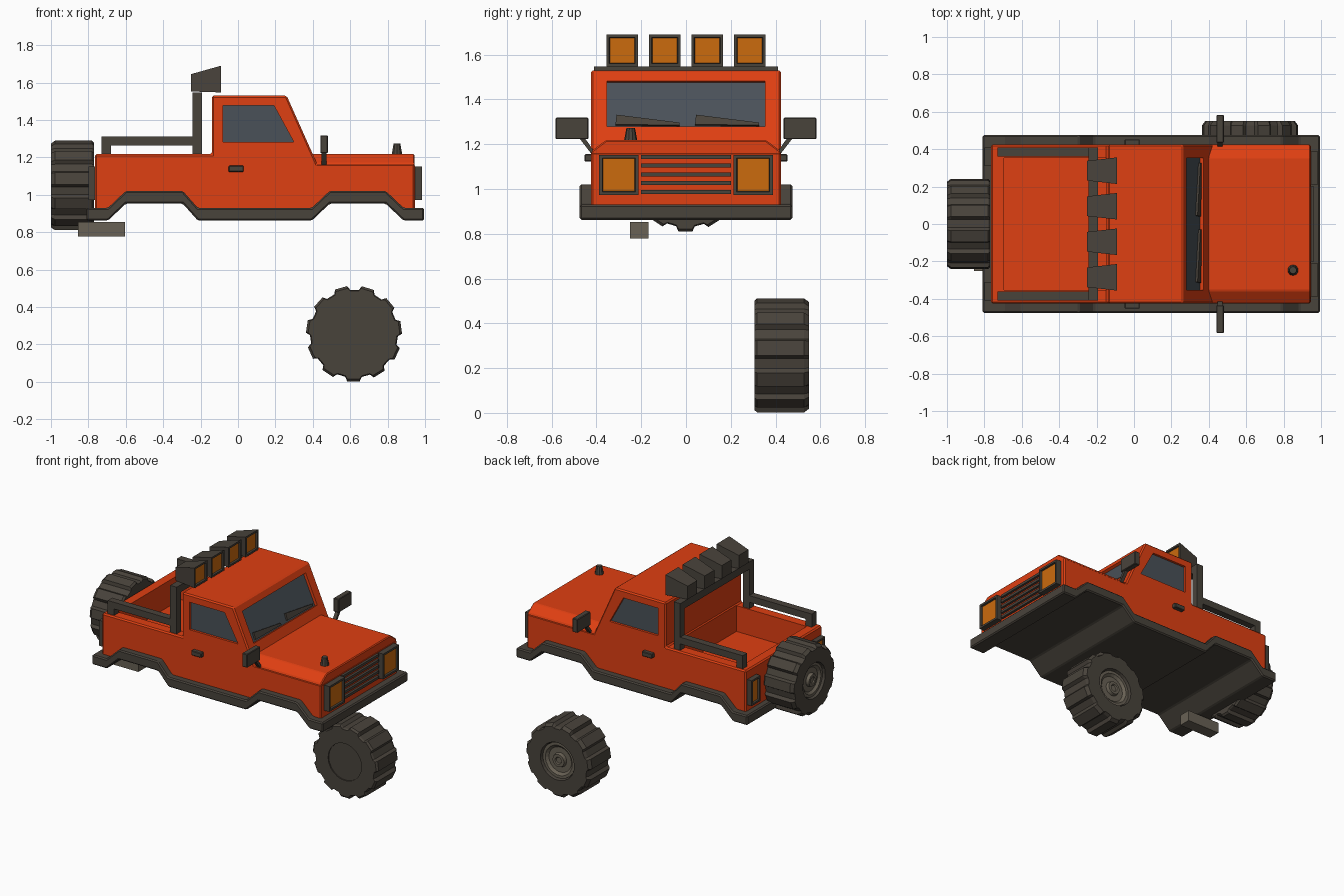
import bpy, bmesh, math
from mathutils import Vector

if "Cube" in bpy.data.objects:
    bpy.data.objects.remove(bpy.data.objects["Cube"])


def colour(name, rgb):
    m = bpy.data.materials.new(name)
    m.diffuse_color = (*rgb, 1)
    m.use_nodes = True
    m.node_tree.nodes["Principled BSDF"].inputs["Base Color"].default_value = m.diffuse_color
    return m


RED = colour("orange red paint", (0.74, 0.05, 0.006))
DARK = colour("dark grey plastic", (0.066, 0.056, 0.044))
AMBER = colour("amber lamp", (0.60, 0.145, 0.004))
GLASS = colour("smoky glass", (0.068, 0.083, 0.098))
METAL = colour("dull metal", (0.14, 0.12, 0.09))


def finish(name, bm, *mats):
    bmesh.ops.recalc_face_normals(bm, faces=bm.faces)
    me = bpy.data.meshes.new(name)
    bm.to_mesh(me)
    bm.free()
    for m in mats:
        me.materials.append(m)
    ob = bpy.data.objects.new(name, me)
    bpy.context.collection.objects.link(ob)
    return ob


def apply(ob, kind, **settings):
    mod = ob.modifiers.new(kind, kind)
    for k, v in settings.items():
        setattr(mod, k, v)
    with bpy.context.temp_override(object=ob, active_object=ob, selected_objects=[ob]):
        bpy.ops.object.modifier_apply(modifier=mod.name)


def bevel(ob, w):
    apply(ob, 'BEVEL', width=w, segments=1, limit_method='ANGLE')


def cut(ob, cutter):
    apply(ob, 'BOOLEAN', operation='DIFFERENCE', object=cutter, solver='EXACT')
    bpy.data.objects.remove(cutter)


def loft_bm(a, b):
    bm = bmesh.new()
    va = [bm.verts.new(p) for p in a]
    vb = [bm.verts.new(p) for p in b]
    n = len(va)
    bm.faces.new(va)
    bm.faces.new(vb)
    for i in range(n):
        bm.faces.new((va[i], va[(i + 1) % n], vb[(i + 1) % n], vb[i]))
    return bm


def loft(name, a, b, mat, bev=0):
    ob = finish(name, loft_bm(a, b), mat)
    if bev:
        bevel(ob, bev)
    return ob


def side_prism(name, xz, y0, y1, mat, bev=0):
    return loft(name, [(x, y0, z) for x, z in xz], [(x, y1, z) for x, z in xz], mat, bev)


def rect(x, y0, y1, z0, z1, ztop=None):
    return [(x, y0, z0), (x, y1, z0), (x, y1, z1), (x, y0, z1)]


def box(name, x, y, z, mat, bev=0):
    return loft(name, rect(x[0], *y, *z), rect(x[1], *y, *z), mat, bev)


def lamp(name, back, front, rim):
    """Dark housing with a sunken amber lens in the end face."""
    bm = loft_bm(back, front)
    bmesh.ops.recalc_face_normals(bm, faces=bm.faces)
    d = 1 if front[0][0] > back[0][0] else -1
    lens = max(bm.faces, key=lambda f: f.normal.x * d)
    bmesh.ops.inset_region(bm, faces=[lens], thickness=rim)
    bmesh.ops.inset_region(bm, faces=[lens], thickness=0.004, depth=-0.012)
    lens.material_index = 1
    return finish(name, bm, DARK, AMBER)


# Bumper and wheel-arch skirt, running the full width
arch_top = [(-0.695, .93), (-0.60, 1.02), (-0.295, 1.02), (-0.215, .93),
            (0.395, .93), (0.49, 1.02), (0.79, 1.02), (0.885, .93)]
arch_low = [(x, z - 0.068) for x, z in arch_top]
skirt = [(-0.81, .93)] + arch_top + [(0.995, .93), (0.995, .862)] + arch_low[::-1] + [(-0.81, .862)]
side_prism("bumper_skirt", skirt, -0.475, 0.475, DARK, 0.008)

# Body shell with cab
body_low = [(x, z - 0.035) for x, z in arch_top]
profile = ([(-0.765, .895)] + body_low + [(0.945, .895), (0.945, 1.165), (0.423, 1.165), (0.26, 1.53),
           (-0.14, 1.53), (-0.14, 1.217), (-0.765, 1.217)])
body = side_prism("body_and_cab", profile, -0.425, 0.425, RED, 0.009)

# Bed opening
cut(body, box("bed_cutter", (-0.695, -0.147), (-0.352, 0.352), (1.035, 1.4), RED))

# Side windows
win = [(-0.08, 1.283), (0.298, 1.283), (0.192, 1.477), (-0.08, 1.477)]
for s in (-1, 1):
    cut(body, side_prism("window_cutter", win, s * 0.405, s * 0.5, RED))
    side_prism("side_window", win, s * 0.38, s * 0.409, GLASS)


# Windscreen, placed along the sloping front of the cab
def slope(y, z, off):
    return Vector((0.26 + (1.53 - z) * 0.4466 + off * 0.913, y, z + off * 0.408))


def screen(y, z0, z1, off):
    return [slope(-y, z0, off), slope(y, z0, off), slope(y, z1, off), slope(-y, z1, off)]


cut(body, loft("screen_cutter", screen(.353, 1.28, 1.483, -0.025), screen(.353, 1.28, 1.483, 0.06), RED))
loft("windscreen", screen(.353, 1.28, 1.483, -0.035), screen(.353, 1.28, 1.483, -0.02), GLASS)

# Wipers
for y in (-0.315, 0.04):
    tri = [(y, 1.292), (y + 0.285, 1.288), (y + 0.285, 1.3), (y + 0.005, 1.335)]
    loft("wiper", [slope(a, b, -0.021) for a, b in tri], [slope(a, b, -0.008) for a, b in tri], DARK)

# Hood with sloped shoulders
hood = [(-0.421, 1.15), (0.421, 1.15), (0.421, 1.17), (0.357, 1.218), (-0.357, 1.218), (-0.421, 1.17)]
loft("hood", [(0.34, y, z) for y, z in hood], [(0.943, y, z) for y, z in hood], RED, 0.006)

# Hood knob
bm = bmesh.new()
bmesh.ops.create_cone(bm, cap_ends=True, segments=10, radius1=0.03, radius2=0.019, depth=0.06)
finish("hood_knob", bm, DARK).location = (0.85, -0.247, 1.243)

# Grille bars
for i in range(5):
    z = 1.143 - i * 0.039
    box("grille_bar", (0.93, 0.962), (-0.2, 0.2), (z - 0.009, z + 0.009), DARK)

# Paired parts on both sides
for s in (-1, 1):
    def yy(a, b):
        return sorted((s * a, s * b))

    lamp("headlight", rect(0.93, *yy(.212, .388), .973, 1.152), rect(0.985, *yy(.212, .388), .973, 1.152), 0.02)
    lamp("tail_light", rect(-0.75, *yy(.31, .41), .973, 1.152), rect(-0.80, *yy(.31, .41), .973, 1.152), 0.018)
    box("door_handle", (-0.05, 0.03), yy(.41, .453), (1.122, 1.155), DARK, 0.004)
    # Wing mirror and its arm
    box("mirror", (0.44, 0.48), yy(.435, .583), (1.222, 1.318), DARK, 0.004)
    arm = [(s * .405, 1.16), (s * .425, 1.16), (s * .475, 1.225), (s * .45, 1.225)]
    loft("mirror_arm", [(0.447, y, z) for y, z in arm], [(0.472, y, z) for y, z in arm], DARK)
    # Roll bar post and bed rail
    box("roll_bar_post", (-0.242, -0.192), yy(.36, .41), (1.2, 1.545), DARK)
    box("bed_rail", (-0.73, -0.2), yy(.36, .41), (1.263, 1.31), DARK)
    box("bed_rail_post", (-0.73, -0.68), yy(.36, .41), (1.2, 1.28), DARK)

box("roll_bar_top", (-0.242, -0.192), (-0.41, 0.41), (1.495, 1.547), DARK)

# Roof lamps
for y in (-0.285, -0.095, 0.095, 0.285):
    lamp("roof_lamp", rect(-0.25, y - .053, y + .053, 1.552, 1.645),
         rect(-0.09, y - .071, y + .071, 1.547, 1.69), 0.018)

# Exhaust pipe
box("exhaust", (-0.855, -0.603), (-0.25, -0.167), (0.778, 0.853), METAL)


# Wheels: lathed rings, the outer ones following a lugged outline
LUGS = 11


def lathe(name, rings, mat):
    """rings: (radius, y, lug depth)"""
    bm = bmesh.new()
    loops = []
    for r, y, lug in rings:
        loop = []
        for i in range(LUGS):
            for f, low in ((0, 0), (0.46, 0), (0.56, 1), (0.9, 1)):
                a = (i + f) / LUGS * math.tau
                q = r - lug * low
                loop.append(bm.verts.new((q * math.cos(a), y, q * math.sin(a))))
        loops.append(loop)
    n = len(loops[0])
    for p, q in zip(loops, loops[1:]):
        for i in range(n):
            bm.faces.new((p[i], p[(i + 1) % n], q[(i + 1) % n], q[i]))
    bm.faces.new(loops[0])
    bm.faces.new(loops[-1])
    return finish(name, bm, mat)


def wheel(loc, turn, size):
    tyre = lathe("tyre", [(.13, .008, 0), (.13, 0, 0), (.245, 0, .016), (.257, .012, .022), (.257, .222, .022),
                          (.24, .245, .012), (.132, .245, 0), (.122, .205, 0)], DARK)
    rim = lathe("wheel_rim", [(.124, .19, 0), (.124, .228, 0), (.105, .228, 0), (.088, .212, 0),
                              (.05, .212, 0), (.044, .234, 0), (.025, .234, 0), (.02, .226, 0)], METAL)
    for ob in (tyre, rim):
        ob.location = loc
        ob.rotation_euler.z = turn
        ob.scale = (size,) * 3


wheel((0.62, 0.305, 0.257), 0, 1)
wheel((-0.77, 0, 1.05), math.pi / 2, 0.94)
